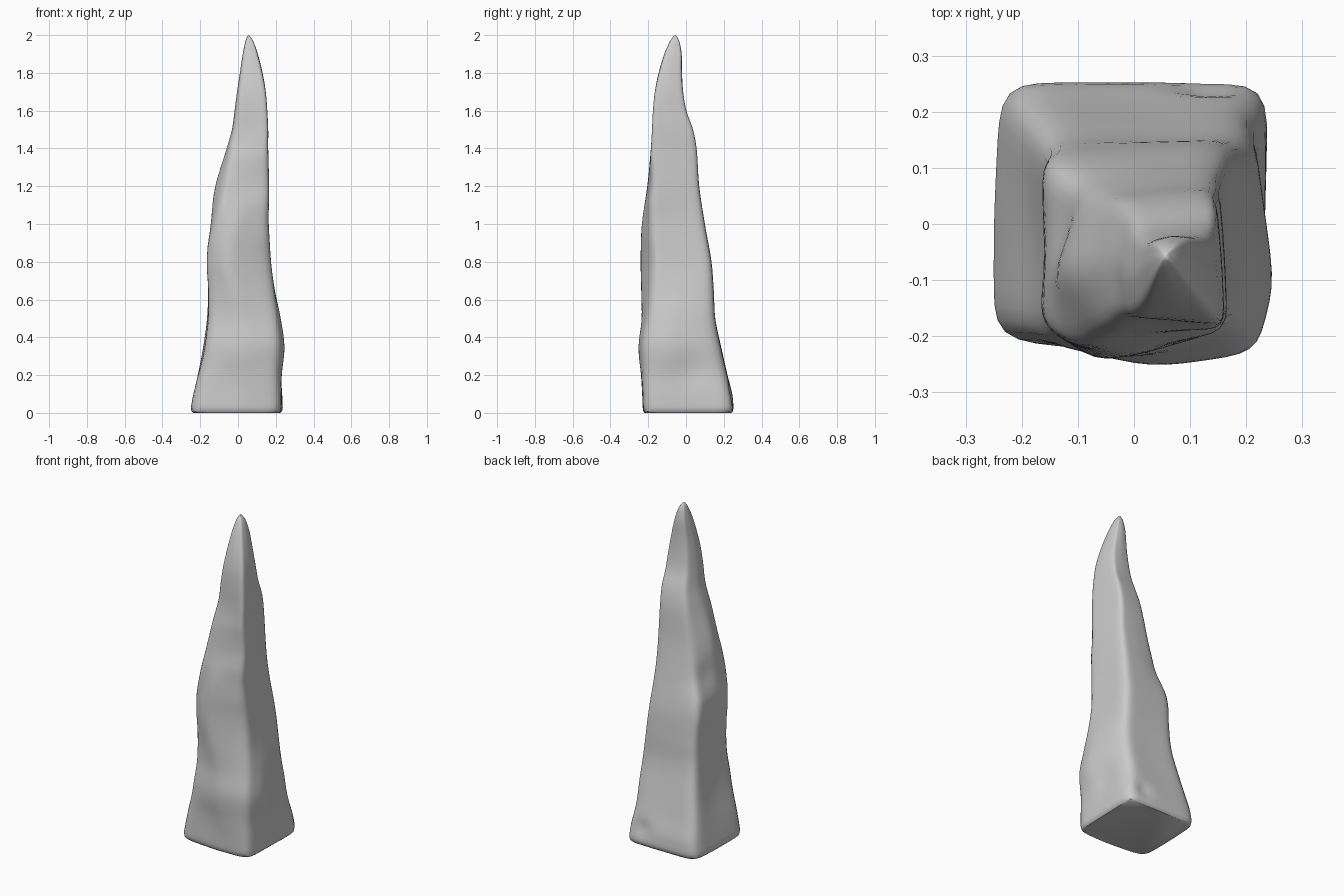
import bpy, bmesh, math
from mathutils import Vector

if "Cube" in bpy.data.objects:
    bpy.data.objects.remove(bpy.data.objects["Cube"])

# silhouette: z, x min, x max, y min, y max
EXTENT = [
    (0.03, -0.250, 0.237, -0.230, 0.252), (0.10, -0.236, 0.235, -0.234, 0.245),
    (0.20, -0.213, 0.236, -0.242, 0.220), (0.35, -0.184, 0.246, -0.251, 0.186),
    (0.50, -0.164, 0.226, -0.235, 0.155), (0.65, -0.158, 0.195, -0.237, 0.147),
    (0.80, -0.165, 0.175, -0.240, 0.135), (1.00, -0.150, 0.165, -0.234, 0.100),
    (1.20, -0.120, 0.165, -0.205, 0.070), (1.40, -0.060, 0.160, -0.186, 0.056),
    (1.50, -0.032, 0.160, -0.180, 0.037), (1.60, -0.018, 0.155, -0.175, 0.002),
    (1.70, -0.005, 0.147, -0.165, -0.015), (1.80, 0.010, 0.130, -0.145, -0.021),
    (1.90, 0.025, 0.105, -0.115, -0.023), (1.97, 0.040, 0.080, -0.084, -0.036),
    (1.995, 0.050, 0.063, -0.066, -0.050)]

# cross-section outlines inside the extent box: front left, front, front right,
# right, back right, back, back left, left
SHAPE = [
    (0.0, [(-1, -.88), (.05, -.98), (.95, -.95), (.97, 0), (1, 1), (0, 1), (-.95, 1), (-1, 0)]),
    (0.35, [(-.95, -.78), (.0, -1), (.85, -.88), (1, -.3), (.82, .98), (0, .97), (-1, 1), (-.93, 0)]),
    (0.8, [(-.98, -.62), (-.35, -1), (.98, -.64), (.96, 0), (.97, 1), (0, .97), (-.97, .93), (-.93, 0)]),
    (1.2, [(-.65, -.97), (.1, -.93), (1, -.8), (.97, 0), (.9, .97), (.2, .95), (-.6, .85), (-1, -.1)]),
    (1.5, [(-.9, -.85), (.1, -.92), (1, -1), (.95, 0), (.85, 1), (.1, .95), (-.75, .85), (-1, 0)]),
    (2.0, [(-.85, -.85), (0, -.98), (.9, -.85), (1, 0), (.8, .9), (0, 1), (-.8, .8), (-1, 0)])]

# hollows and chips: centre, radius, depth (negative = bump)
DENTS = [
    ((-0.16, 0.02, 1.00), 0.10, 0.022), ((0.14, 0.25, 0.10), 0.05, 0.020),
    ((0.24, 0.02, 0.22), 0.09, 0.012), ((-0.05, -0.23, 0.18), 0.10, 0.010),
    ((0.10, -0.19, 1.02), 0.08, 0.008)]


def extent(z):
    """Smooth Catmull-Rom lookup in the silhouette table."""
    i = max(k for k in range(len(EXTENT) - 1) if EXTENT[k][0] <= z + 1e-6)
    p, q = EXTENT[i], EXTENT[i + 1]
    a, b = EXTENT[max(i - 1, 0)], EXTENT[min(i + 2, len(EXTENT) - 1)]
    h = q[0] - p[0]
    t = (z - p[0]) / h
    out = []
    for c in range(1, 5):
        m0 = (q[c] - a[c]) / (q[0] - a[0]) * h
        m1 = (b[c] - p[c]) / (b[0] - p[0]) * h
        out.append((2*t**3 - 3*t*t + 1) * p[c] + (t**3 - 2*t*t + t) * m0
                   + (3*t*t - 2*t**3) * q[c] + (t**3 - t*t) * m1)
    return out


def ring(z):
    """Rounded cross-section at height z, fitted to the silhouette."""
    i = max(k for k in range(len(SHAPE) - 1) if SHAPE[k][0] <= z)
    (z0, s0), (z1, s1) = SHAPE[i], SHAPE[i + 1]
    t = (z - z0) / (z1 - z0)
    t = t * t * (3 - 2 * t)
    c = [Vector(p).lerp(Vector(q), t) for p, q in zip(s0, s1)]
    pts = [c[k].lerp(c[(k + 1) % 8], j / 7) for k in range(8) for j in range(7)]
    n = len(pts)
    for _ in range(4):
        pts = [(pts[k - 1] + pts[k] * 2 + pts[(k + 1) % n]) / 4 for k in range(n)]
    lo = [min(p[a] for p in pts) for a in (0, 1)]
    hi = [max(p[a] for p in pts) for a in (0, 1)]
    x0, x1, y0, y1 = extent(z)
    out = []
    for p in pts:
        v = Vector((x0 + (x1 - x0) * (p.x - lo[0]) / (hi[0] - lo[0]),
                    y0 + (y1 - y0) * (p.y - lo[1]) / (hi[1] - lo[1]), z))
        inward = Vector(((x0 + x1) / 2 - v.x, (y0 + y1) / 2 - v.y, 0)).normalized()
        push = sum(d * math.exp(-((v - Vector(c)).length / r) ** 2) for c, r, d in DENTS)
        out.append(v + inward * push)
    return out


# rock spike: loft of the rings, with a softened foot and a pointed top
bm = bmesh.new()
levels = [0.03 + (1.995 - 0.03) * k / 90 for k in range(91)]
rings = [ring(z) for z in levels]
foot = [[Vector((p.x * s, p.y * s, z)) for p in rings[0]]
        for s, z in ((0.95, 0.0), (0.985, 0.008))]
loops = [[bm.verts.new(p) for p in r] for r in foot + rings]
n = len(loops[0])
for a, b in zip(loops, loops[1:]):
    for k in range(n):
        bm.faces.new((a[k], a[(k + 1) % n], b[(k + 1) % n], b[k]))
bm.faces.new(loops[0][::-1])
tip = bm.verts.new((0.056, -0.058, 2.0))
for k in range(n):
    bm.faces.new((loops[-1][k], loops[-1][(k + 1) % n], tip))
bmesh.ops.recalc_face_normals(bm, faces=bm.faces)
mesh = bpy.data.meshes.new("rock_spike")
bm.to_mesh(mesh)
bm.free()
spike = bpy.data.objects.new("rock_spike", mesh)
bpy.context.collection.objects.link(spike)
bpy.context.view_layer.objects.active = spike
spike.select_set(True)
bpy.ops.object.shade_smooth_by_angle(angle=math.radians(40))
